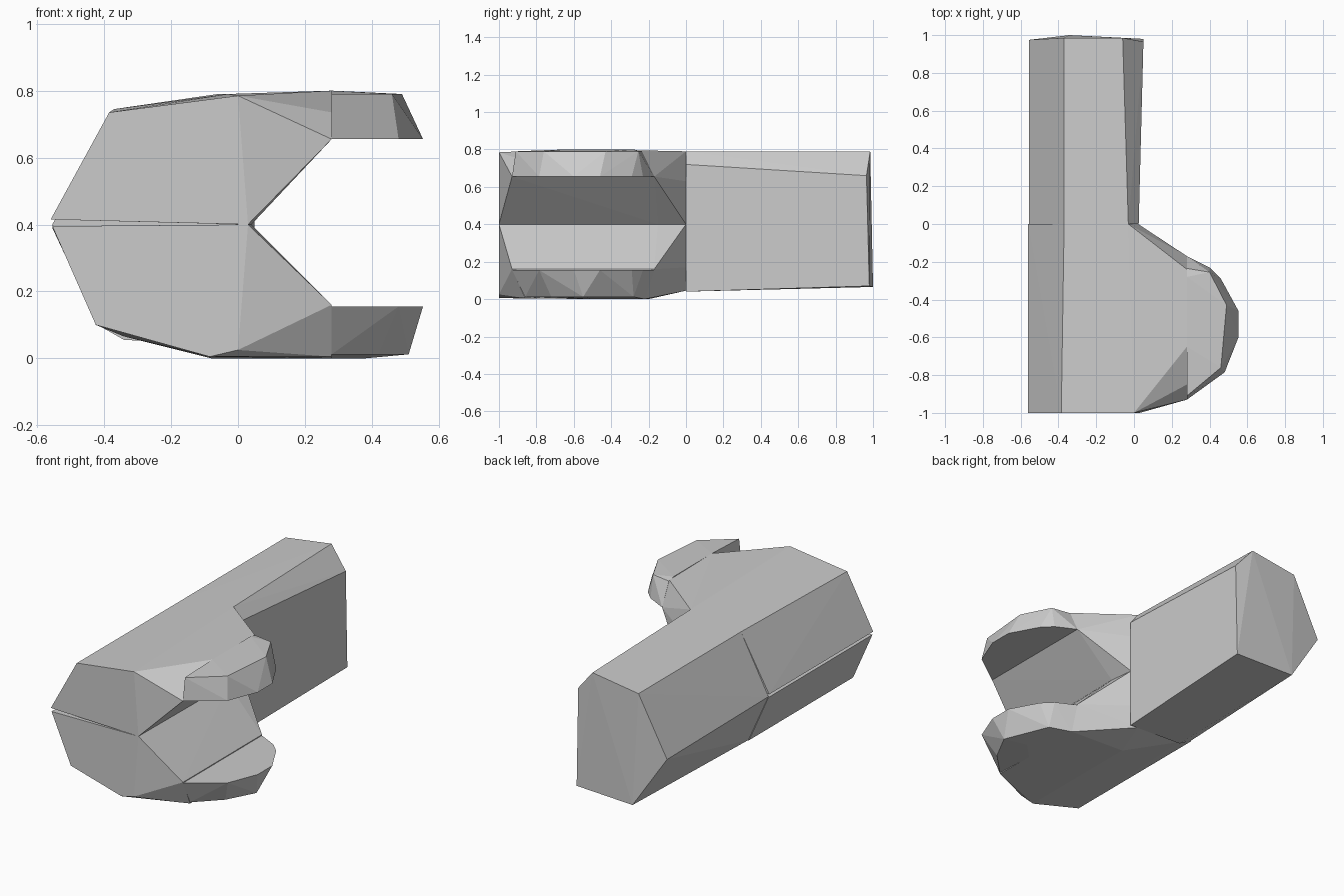
import bpy, bmesh


def hull(name, points):
    """Flat-faced convex block around a few corner points."""
    bm = bmesh.new()
    for p in points:
        bm.verts.new(p)
    res = bmesh.ops.convex_hull(bm, input=bm.verts[:])
    loose = [v for v in bm.verts if not v.link_faces]
    bmesh.ops.delete(bm, geom=loose, context='VERTS')
    bmesh.ops.recalc_face_normals(bm, faces=bm.faces[:])
    mesh = bpy.data.meshes.new(name)
    bm.to_mesh(mesh)
    bm.free()
    obj = bpy.data.objects.new(name, mesh)
    bpy.context.collection.objects.link(obj)
    return obj


def section(y, xz):
    return [(x, y, z) for x, z in xz]


def level(z, xy):
    return [(x, y, z) for x, y in xy]


# Rear arm, a tapering six-sided bar
hull("rear_arm",
     section(0, [(.025, .72), (-.03, .79), (-.37, .745), (-.555, .40),
                 (-.42, .10), (-.34, .055), (.025, .04)])
     + [(.05, .965, .66), (-.06, .985, .79), (-.37, .985, .745),
        (-.555, .975, .39), (-.34, 1, .065), (.05, .98, .07)])

# Upper half of the front body
hull("upper_body",
     section(-1, [(-.56, .415), (-.385, .735), (0, .785), (.03, .40)])
     + section(0, [(-.56, .415), (-.37, .745), (-.03, .79), (.022, .63), (.022, .40)])
     + [(.04, -.15, .40), (.28, -.93, .655), (.28, -.17, .655),
        (.28, -.85, .735), (.28, -.65, .80), (.28, -.24, .795)])

# Lower half of the front body
hull("lower_body",
     section(-1, [(-.555, .395), (-.425, .10), (-.085, .005), (0, .025), (.03, .40)])
     + section(0, [(-.555, .395), (-.425, .10), (-.34, .065), (-.03, .045),
                   (.022, .17), (.022, .40)])
     + [(-.08, -.2, 0), (.04, -.15, .40), (.28, -.93, .16), (.28, -.17, .16),
        (.28, -.86, .005), (.28, -.22, 0)])

# Jaw tips share one rounded rim outline on their inner faces
rim = [(.28, -.93), (.48, -.785), (.553, -.60), (.553, -.46), (.46, -.29),
       (.40, -.23), (.28, -.17)]
hull("upper_jaw_tip",
     level(.655, rim)
     + level(.79, [(.28, -.91), (.46, -.76), (.49, -.43), (.40, -.255), (.28, -.235)])
     + [(.28, -.65, .80), (.28, -.28, .80)])
hull("lower_jaw_tip",
     level(.155, rim)
     + level(.012, [(.28, -.86), (.42, -.72), (.51, -.55), (.40, -.28)])
     + [(.28, -.6, 0), (.38, -.5, 0), (.28, -.22, 0)])
